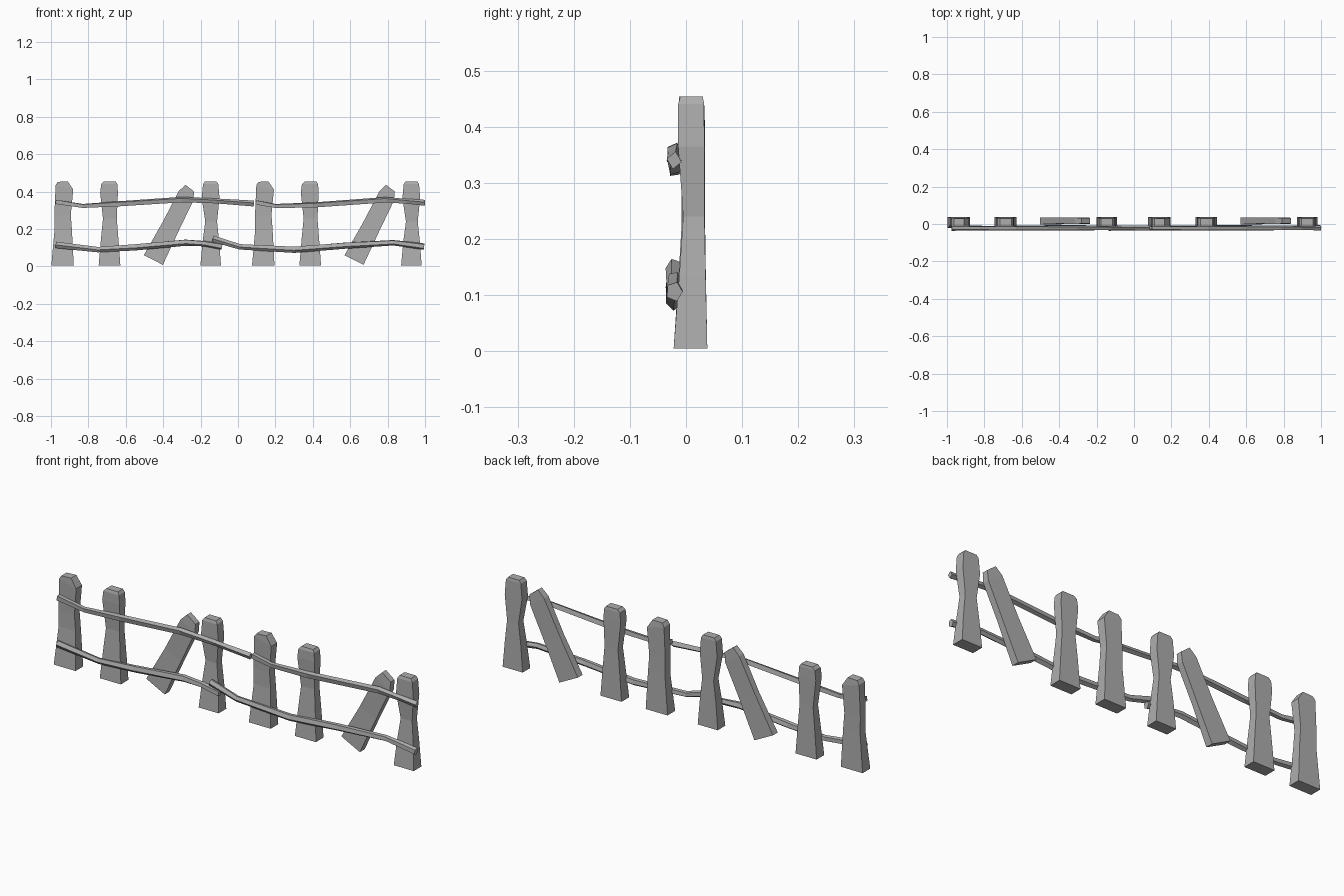
import bpy, bmesh, math
from mathutils import Vector, Matrix

cube = bpy.data.objects.get("Cube")
if cube:
    bpy.data.objects.remove(cube)

wood = bpy.data.materials.new("weathered grey")
wood.use_nodes = True
grey = (0.42, 0.42, 0.42, 1)
wood.diffuse_color = grey
wood.node_tree.nodes["Principled BSDF"].inputs["Base Color"].default_value = grey


def loft(name, rings):
    """Skin a list of equal-sized rings and cap both ends."""
    bm = bmesh.new()
    loops = [[bm.verts.new(p) for p in ring] for ring in rings]
    n = len(loops[0])
    for a, b in zip(loops, loops[1:]):
        for i in range(n):
            j = (i + 1) % n
            bm.faces.new((a[i], a[j], b[j], b[i]))
    bm.faces.new(loops[0][::-1])
    bm.faces.new(loops[-1])
    bmesh.ops.recalc_face_normals(bm, faces=bm.faces)
    mesh = bpy.data.meshes.new(name)
    bm.to_mesh(mesh)
    bm.free()
    mesh.materials.append(wood)
    obj = bpy.data.objects.new(name, mesh)
    bpy.context.collection.objects.link(obj)
    return obj


def picket(name, profile, x, z=0.005, lean=0):
    """Profile rows: height left, height right, left, right, front, back."""
    rings = [[(l, f, hl), (r, f, hr), (r, b, hr), (l, b, hl)]
             for hl, hr, l, r, f, b in profile]
    obj = loft(name, rings)
    obj.data.transform(Matrix.Translation((x, 0, z)) @ Matrix.Rotation(lean, 4, "Y"))


def rail(name, path, radius, sides):
    """Uneven branch following x, z points along the front of the pickets."""
    rings = []
    for k, (x, z) in enumerate(path):
        px, pz = path[max(k - 1, 0)]
        nx, nz = path[min(k + 1, len(path) - 1)]
        along = Vector((nx - px, 0, nz - pz)).normalized()
        up = Vector((-along.z, 0, along.x))
        r = radius * (1.0, 0.85, 1.0)[k % 3]
        ring = []
        for i in range(sides):
            a = math.tau * (i + 0.5) / sides + 0.12 * k
            ring.append(Vector((x, -0.021, z)) + up * r * math.sin(a)
                        + Vector((0, r * 0.85 * math.cos(a), 0)))
        rings.append(ring)
    loft(name, rings)


# Picket silhouettes
slanted = [(0, 0, -0.06, 0.06, -0.022, 0.038),
           (0.19, 0.19, -0.043, 0.05, -0.008, 0.034),
           (0.27, 0.27, -0.044, 0.044, -0.008, 0.033),
           (0.43, 0.405, -0.037, 0.057, -0.013, 0.033),
           (0.447, 0.449, -0.025, 0.028, -0.012, 0.03)]
broad = [(0, 0, -0.058, 0.058, -0.022, 0.038),
         (0.15, 0.15, -0.045, 0.047, -0.012, 0.035),
         (0.25, 0.25, -0.035, 0.039, -0.006, 0.033),
         (0.39, 0.39, -0.05, 0.045, -0.014, 0.033),
         (0.435, 0.435, -0.044, 0.042, -0.014, 0.032),
         (0.449, 0.449, -0.03, 0.033, -0.01, 0.03)]
waisted = [(0, 0, -0.054, 0.056, -0.022, 0.038),
           (0.13, 0.13, -0.042, 0.046, -0.012, 0.035),
           (0.235, 0.235, -0.028, 0.035, -0.005, 0.033),
           (0.36, 0.36, -0.047, 0.048, -0.014, 0.033),
           (0.435, 0.435, -0.04, 0.042, -0.014, 0.032),
           (0.449, 0.449, -0.03, 0.032, -0.01, 0.03)]
fallen = [(0, 0, -0.057, 0.057, -0.002, 0.036),
          (0.2, 0.2, -0.048, 0.05, 0.002, 0.034),
          (0.39, 0.38, -0.046, 0.046, 0, 0.034),
          (0.436, 0.425, -0.03, 0.028, 0.002, 0.032)]

# Two matching fence sections
for side, dx in (("right", 0), ("left", 1.073)):
    picket(side + "_end_picket", slanted, -0.938 + dx)
    picket(side + "_broad_picket", broad, -0.687 + dx)
    picket(side + "_leaning_picket", fallen, -0.4525 + dx, 0.034, math.radians(27))
    picket(side + "_waisted_picket", waisted, -0.147 + dx)

# Crooked rails
rail("right_upper_rail", [(-0.975, 0.345), (-0.83, 0.323), (-0.63, 0.335),
                          (-0.3, 0.357), (-0.12, 0.35), (0.085, 0.336)], 0.016, 4)
rail("left_upper_rail", [(0.095, 0.342), (0.2, 0.323), (0.4, 0.328),
                         (0.79, 0.356), (0.9, 0.348), (1.0, 0.34)], 0.016, 4)
rail("right_lower_rail", [(-0.975, 0.115), (-0.75, 0.09), (-0.55, 0.103),
                          (-0.28, 0.128), (-0.18, 0.122), (-0.085, 0.106)], 0.018, 5)
rail("left_lower_rail", [(-0.135, 0.148), (0.01, 0.105), (0.3, 0.09),
                         (0.57, 0.112), (0.83, 0.127), (0.995, 0.106)], 0.018, 5)
